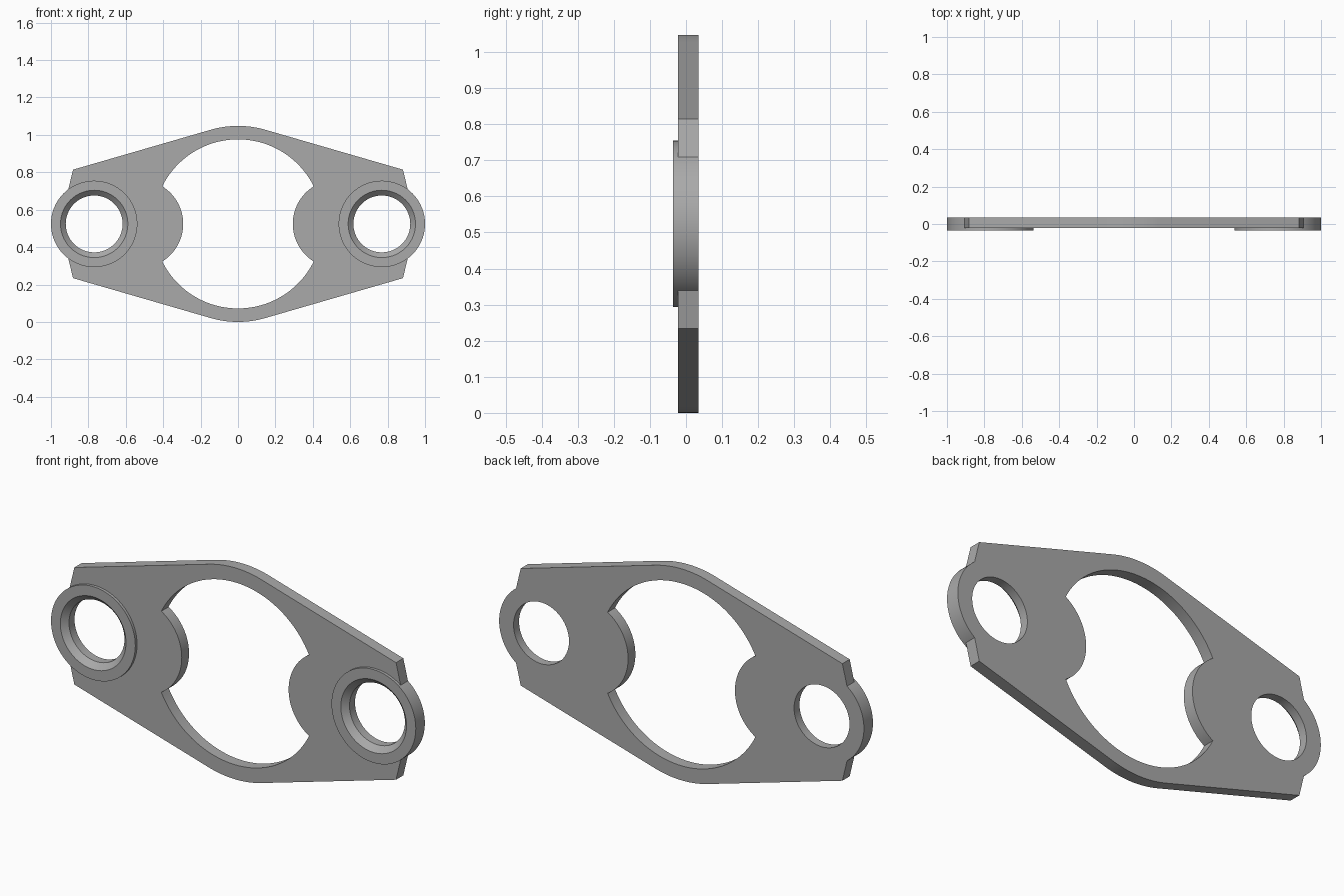
import bpy
import bmesh
from math import sin, cos, acos, atan2, pi, sqrt, radians
from mathutils import Vector

old = bpy.data.objects.get("Cube")
if old:
    bpy.data.objects.remove(old, do_unlink=True)

MID = 0.524                      # height of the centre line
BACK, FACE, RIM = 0.035, -0.022, -0.036
EAR_X, EAR_R = 0.769, 0.231
BORE_R, MOUTH_R = 0.152, 0.18

grey = bpy.data.materials.new("plain grey")
grey.use_nodes = True
grey.diffuse_color = (0.4, 0.4, 0.4, 1)
grey.node_tree.nodes["Principled BSDF"].inputs["Base Color"].default_value = (0.4, 0.4, 0.4, 1)


def arc(cx, r, a, b, n):
    return [(cx + r * cos(a + (b - a) * i / n), r * sin(a + (b - a) * i / n)) for i in range(n + 1)]


def loft(name, rings):
    """Solid skinned through rings, each an (outline, y) pair."""
    bm = bmesh.new()
    loops = [[bm.verts.new((x, y, z + MID)) for x, z in pts] for pts, y in rings]
    bm.faces.new(loops[0])
    bm.faces.new(loops[-1][::-1])
    for low, high in zip(loops, loops[1:]):
        for i in range(len(low)):
            bm.faces.new((low[i - 1], low[i], high[i], high[i - 1]))
    bmesh.ops.recalc_face_normals(bm, faces=bm.faces)
    mesh = bpy.data.meshes.new(name)
    bm.to_mesh(mesh)
    bm.free()
    mesh.materials.append(grey)
    ob = bpy.data.objects.new(name, mesh)
    bpy.context.collection.objects.link(ob)
    return ob


def combine(target, tool, operation):
    mod = target.modifiers.new(operation.lower(), 'BOOLEAN')
    mod.operation, mod.object, mod.solver = operation, tool, 'EXACT'
    bpy.context.view_layer.objects.active = target
    bpy.ops.object.modifier_apply(modifier=mod.name)
    bpy.data.objects.remove(tool, do_unlink=True)


# Plate outline: crown arcs joined by tangent lines to the clipped corners
corner = Vector((0.882, 0.29))
tangent = atan2(corner.y, corner.x) + acos(MID / corner.length)
upper = [(0.917, 0.145), tuple(corner)] + arc(0, MID, tangent, pi - tangent, 24) \
    + [(-corner.x, corner.y), (-0.917, 0.145)]
outline = upper + [(-x, -z) for x, z in upper]
plate = loft("flange_plate", [(outline, FACE), (outline, BACK)])

# Central opening: a large circle with a round lobe biting in from each side
R, c, r = 0.452, 0.529, 0.236
px = (R * R - r * r + c * c) / (2 * c)
pz = sqrt(R * R - px * px)
a, b = atan2(pz, px), atan2(pz, c - px)
half = arc(0, R, a, pi - a, 64)[:-1] + arc(-c, r, b, -b, 40)[:-1]
opening = half + [(-x, -z) for x, z in half]
combine(plate, loft("opening_cutter", [(opening, -0.2), (opening, 0.2)]), 'DIFFERENCE')

# Round bosses at both ends, each with a chamfered bore
for side in (-1, 1):
    def ring(radius):
        return arc(side * EAR_X, radius, 0, 2 * pi, 96)[:-1]
    combine(plate, loft("boss", [(ring(EAR_R), RIM), (ring(EAR_R), BACK)]), 'UNION')
    depth = RIM + MOUTH_R - BORE_R
    combine(plate, loft("bore_cutter", [(ring(MOUTH_R), -0.1), (ring(MOUTH_R), RIM),
                                        (ring(BORE_R), depth), (ring(BORE_R), 0.2)]), 'DIFFERENCE')

bpy.ops.object.select_all(action='DESELECT')
plate.select_set(True)
bpy.context.view_layer.objects.active = plate
bpy.ops.object.shade_smooth_by_angle(angle=radians(25))
